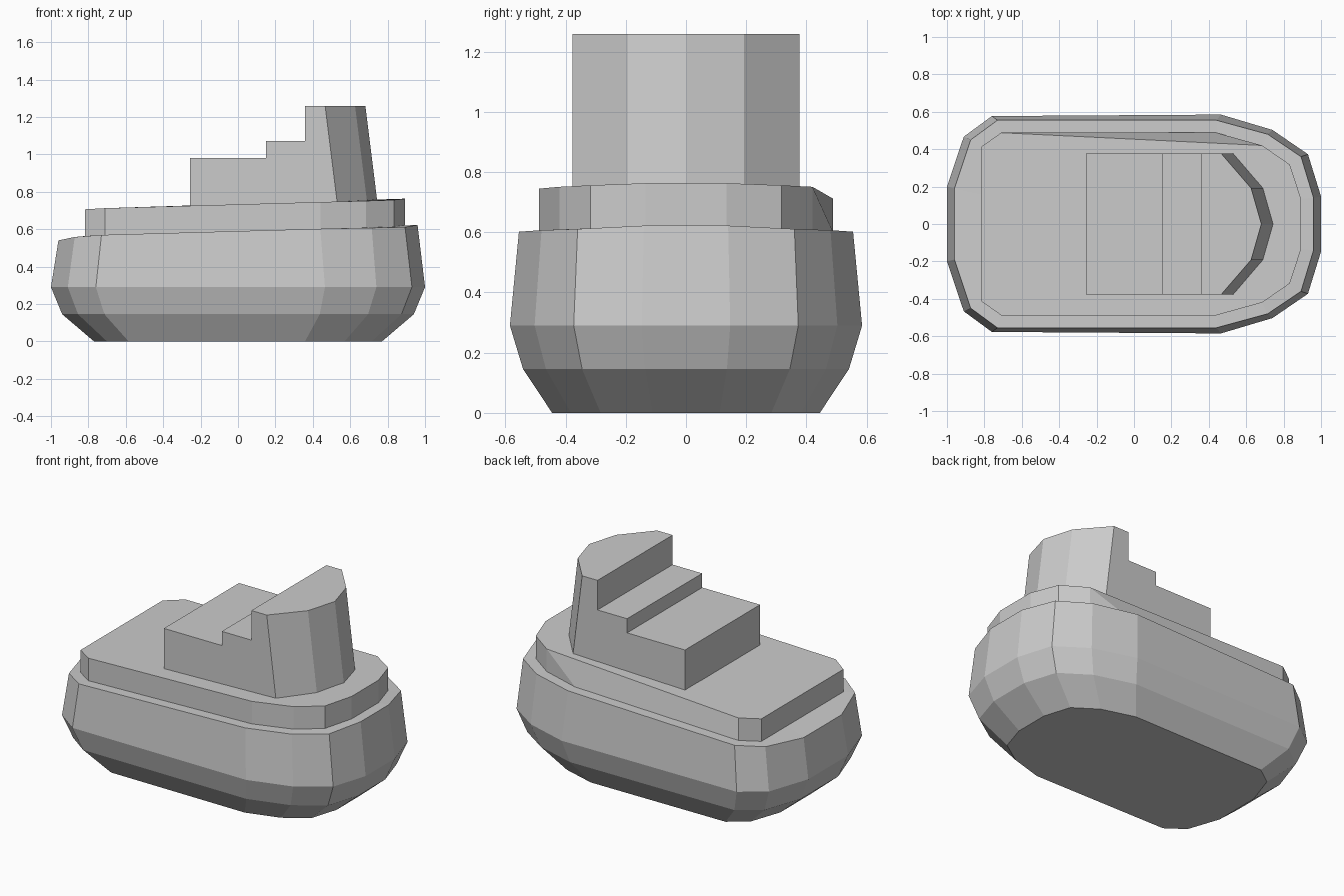
import bpy, bmesh

if "Cube" in bpy.data.objects:
    bpy.data.objects.remove(bpy.data.objects["Cube"])


def finish(bm, name):
    bmesh.ops.recalc_face_normals(bm, faces=bm.faces)
    mesh = bpy.data.meshes.new(name)
    bm.to_mesh(mesh)
    bm.free()
    obj = bpy.data.objects.new(name, mesh)
    bpy.context.collection.objects.link(obj)
    return obj


def loft(rings):
    """Skin closed rings of equal length and cap both ends."""
    bm = bmesh.new()
    rows = [[bm.verts.new(p) for p in ring] for ring in rings]
    n = len(rows[0])
    for a, b in zip(rows, rows[1:]):
        for i in range(n):
            j = (i + 1) % n
            bm.faces.new((a[i], a[j], b[j], b[i]))
    bm.faces.new(rows[0])
    bm.faces.new(rows[-1])
    return bm, rows


def mirrored(half):
    """Complete a +y half outline into a closed ring."""
    return half + [(x, -y, z) for x, y, z in reversed(half)]


# Hull outlines, listed from bow to stern on one side
belly = [(1, .147), (.93, .373), (.74, .503), (.465, .585),
         (-.76, .577), (-.91, .467), (-1, .2)]
rim = [(.96, .14, .622), (.893, .36, .611), (.715, .48, .607), (.44, .555, .602),
       (-.73, .555, .569), (-.873, .45, .558), (-.96, .19, .54)]
deck = [(.893, .135, .763), (.833, .318, .756), (.685, .42, .751), (.44, .488, .745),
        (-.71, .488, .712), (-.818, .412, .706), (-.818, .16, .706)]


def belly_ring(sx, sy, z):
    return mirrored([(x * sx, y * sy, z) for x, y in belly])


# Hull with stepped-in raised deck
bm, rows = loft([
    belly_ring(.77, .76, 0),
    belly_ring(.94, .925, .145),
    belly_ring(1, 1, .29),
    mirrored(rim),
    mirrored([(x, y, z - .143) for x, y, z in deck]),
    mirrored(deck),
])
# One deck corner on the far side is cut away
top = rows[-1]
bmesh.ops.weld_verts(bm, targetmap={top[3]: top[2]})
finish(bm, "hull")

# Stepped cabin with raked, faceted front: one side profile per station along y
stations = [(-.377, .53), (-.192, .69), (0, .745), (.192, .69), (.377, .53)]
sections = []
for y, front in stations:
    profile = [(-.257, .715), (-.257, .98), (.15, .98), (.15, 1.07),
               (.358, 1.07), (.358, 1.258), (front - .064, 1.258), (front, .745)]
    sections.append([(x, y, z) for x, z in profile])
bm, _ = loft(sections)
finish(bm, "cabin")
